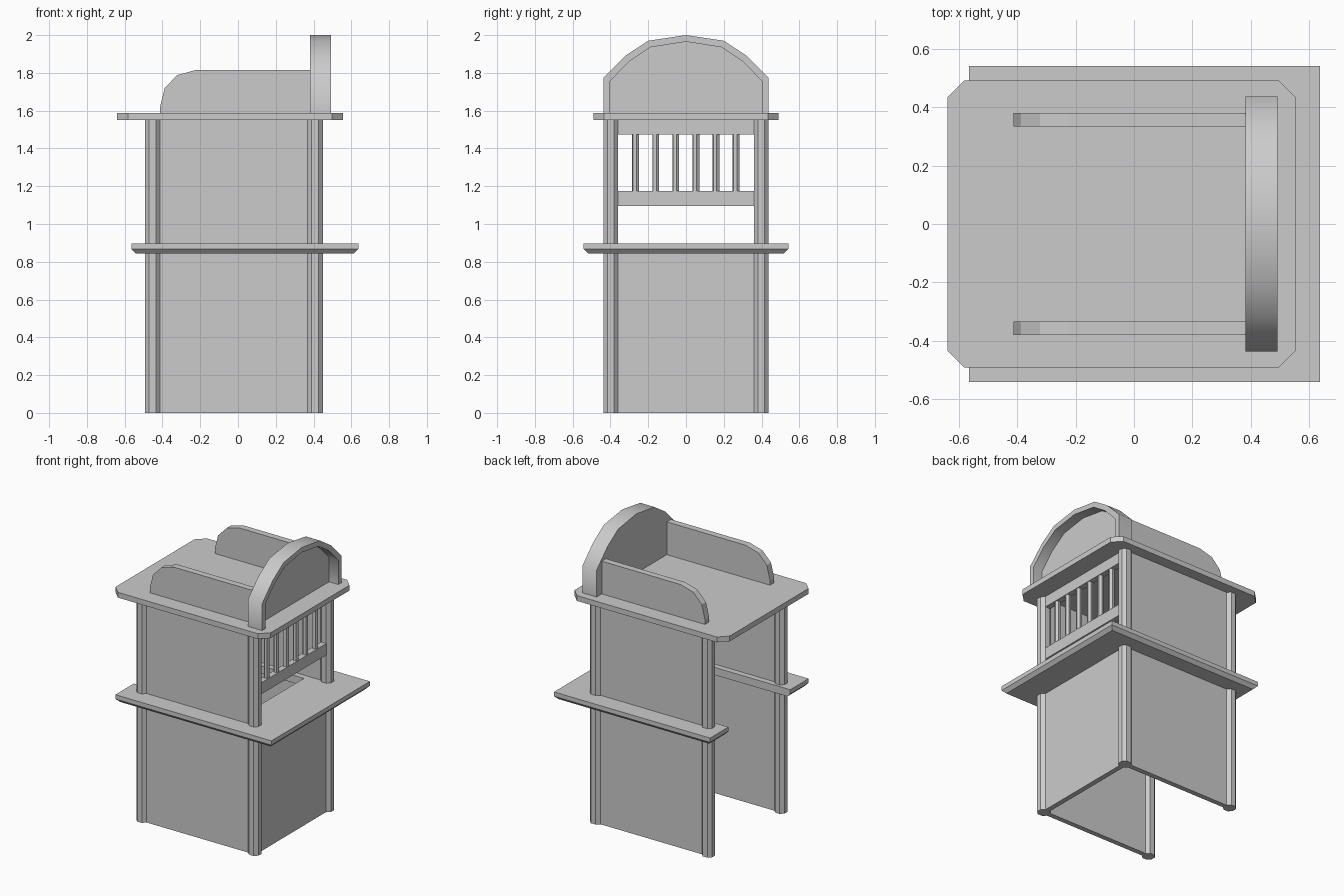
import bpy, bmesh, math

if "Cube" in bpy.data.objects:
    bpy.data.objects.remove(bpy.data.objects["Cube"])


def add_mesh(name, bm):
    bmesh.ops.recalc_face_normals(bm, faces=bm.faces)
    me = bpy.data.meshes.new(name)
    bm.to_mesh(me)
    bm.free()
    ob = bpy.data.objects.new(name, me)
    bpy.context.collection.objects.link(ob)
    return ob


def loft(name, rings):
    """Solid through matching rings of points, capped at both ends."""
    bm = bmesh.new()
    vs = [[bm.verts.new(p) for p in r] for r in rings]
    n = len(vs[0])
    for a, b in zip(vs, vs[1:]):
        for i in range(n):
            j = (i + 1) % n
            bm.faces.new((a[i], a[j], b[j], b[i]))
    bm.faces.new(vs[0])
    bm.faces.new(vs[-1])
    return add_mesh(name, bm)


def box(name, x0, x1, y0, y1, z0, z1):
    base = [(x0, y0), (x1, y0), (x1, y1), (x0, y1)]
    return loft(name, [[(x, y, z) for x, y in base] for z in (z0, z1)])


def clipped_box(name, x0, x1, y0, y1, z0, z1, c):
    base = [(x0 + c, y0), (x1 - c, y0), (x1, y0 + c), (x1, y1 - c),
            (x1 - c, y1), (x0 + c, y1), (x0, y1 - c), (x0, y0 + c)]
    return loft(name, [[(x, y, z) for x, y in base] for z in (z0, z1)])


ROOF = 1.587

# corner posts and side walls
for s, side in ((-1, "front"), (1, "back")):
    ya, yb = sorted((s * 0.36, s * 0.437))
    clipped_box(side + "_left_post", -0.492, -0.413, ya, yb, 0, 1.55, 0.022)
    clipped_box(side + "_right_post", 0.368, 0.449, ya, yb, 0, 1.55, 0.022)
    ya, yb = sorted((s * 0.38, s * 0.415))
    box(side + "_wall", -0.44, 0.40, ya, yb, 0, 1.55)

# panel below the counter
box("counter_panel", 0.39, 0.425, -0.39, 0.39, 0, 0.86)

# U-shaped counter with a sloped underside, open on the left
def counter_ring(d, z):
    x0, x1, y, hx, hy = -0.565 + d, 0.637 - d, 0.542 - d, 0.27, 0.34
    return [(p, q, z) for p, q in ((x0, -y), (x1, -y), (x1, y), (x0, y),
                                   (x0, hy), (hx, hy), (hx, -hy), (x0, -hy))]
loft("counter", [counter_ring(0.022, 0.845), counter_ring(0, 0.868),
                 counter_ring(0, 0.898)])

# window rails and spindles
box("upper_rail", 0.388, 0.428, -0.37, 0.37, 1.475, 1.55)
box("lower_rail", 0.388, 0.428, -0.37, 0.37, 1.095, 1.175)
for i in range(6):
    y = -0.267 + i * 0.1065
    ring = [(0.408 + 0.019 * math.cos(k * math.pi / 3 + 0.2),
             y + 0.019 * math.sin(k * math.pi / 3 + 0.2)) for k in range(6)]
    loft("spindle", [[(a, b, z) for a, b in ring] for z in (1.17, 1.48)])

# roof slab with clipped corners
clipped_box("roof", -0.64, 0.555, -0.491, 0.491, 1.55, ROOF, 0.058)

# roof side boards with rounded left ends
profile = [(0.385, ROOF - 0.002), (-0.413, ROOF - 0.002), (-0.413, 1.62), (-0.388, 1.72),
           (-0.322, 1.788), (-0.225, 1.815), (0.385, 1.815)]
for s, side in ((-1, "front"), (1, "back")):
    loft(side + "_roof_board", [[(x, s * y, z) for x, z in profile]
                                for y in (0.335, 0.381)])

# arched sign: back plate outline, rim, and recessed face
half_out = [(0.437, ROOF - 0.002), (0.437, 1.775), (0.318, 1.893), (0.2, 1.97)]
half_in = [(0.402, ROOF - 0.002), (0.402, 1.757), (0.298, 1.862), (0.187, 1.936)]


def arch(half, top, x):
    pts = half + [(0, top)] + [(-y, z) for y, z in reversed(half)]
    return [(x, y, z) for y, z in pts]


sign = loft("arched_sign", [arch(half_out, 2.0, 0.382), arch(half_out, 2.0, 0.492),
                            arch(half_in, 1.965, 0.492), arch(half_in, 1.965, 0.42)])
bpy.context.view_layer.objects.active = sign
sign.select_set(True)
bpy.ops.object.shade_smooth_by_angle(angle=math.radians(50))
